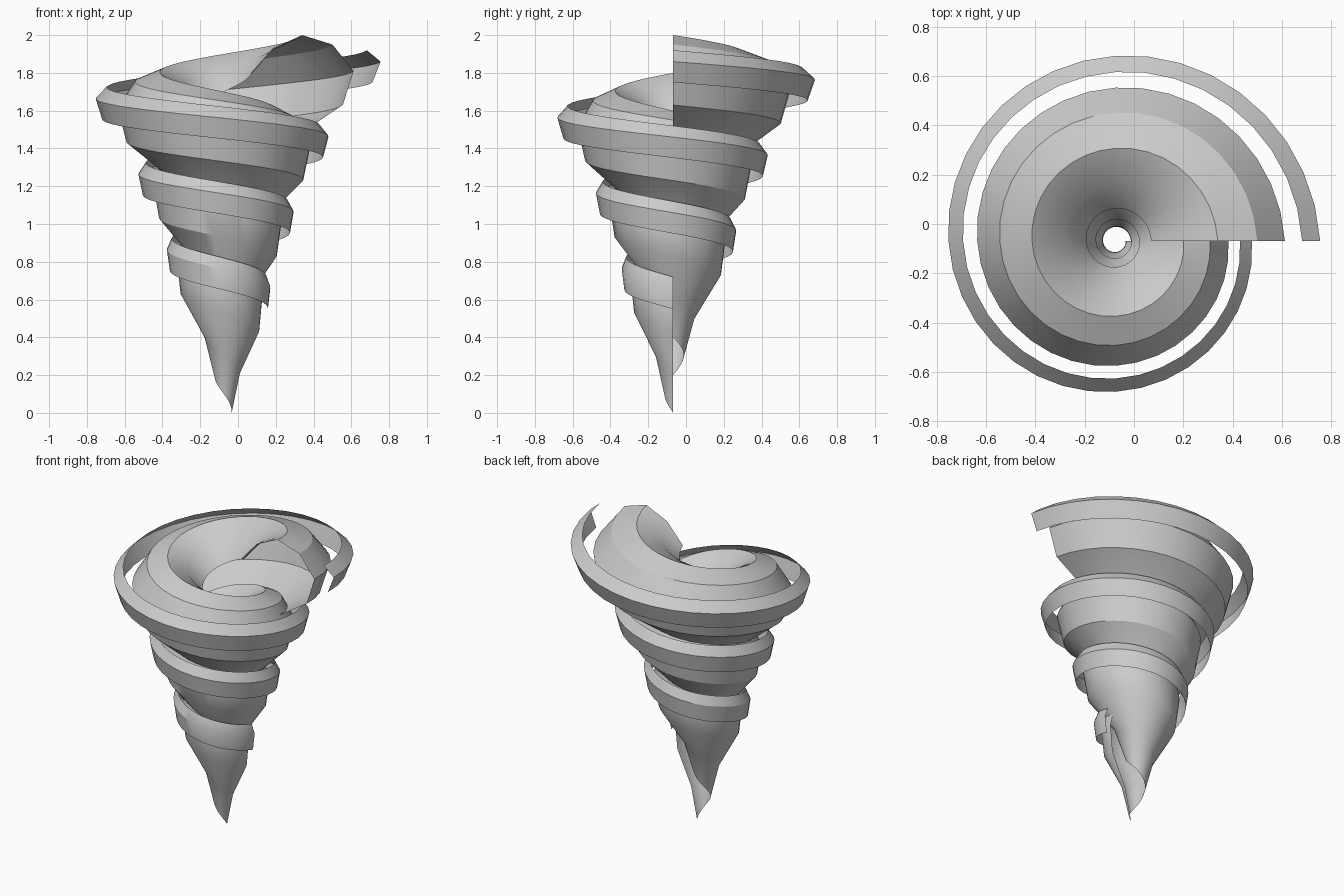
import bpy, bmesh, math

cube = bpy.data.objects.get("Cube")
if cube:
    bpy.data.objects.remove(cube, do_unlink=True)

AXIS_X, AXIS_Y = -0.075, -0.068   # spiral axis
TURNS, STEPS = 3, 36              # turns, segments per turn
GROWTH, PITCH = 1.5, 0.4          # radius factor and rise per turn

grey = bpy.data.materials.new("storm_grey")
grey.use_nodes = True
colour = (0.6, 0.6, 0.6, 1.0)
grey.diffuse_color = colour
grey.node_tree.nodes["Principled BSDF"].inputs["Base Color"].default_value = colour


def spiral_sheet(name, profile):
    """Sweep an open (radius, z) profile up a widening clockwise spiral.
    The profile is given at the top end of the spiral."""
    bm = bmesh.new()
    rows = []
    for step in range(TURNS * STEPS + 1):
        t = step / STEPS
        angle = -2 * math.pi * t
        scale = GROWTH ** (t - TURNS)
        lift = PITCH * (t - TURNS)
        rows.append([bm.verts.new((AXIS_X + r * scale * math.cos(angle),
                                   AXIS_Y + r * scale * math.sin(angle),
                                   z + lift)) for r, z in profile])
    for a, b in zip(rows, rows[1:]):
        for i in range(len(profile) - 1):
            bm.faces.new((a[i], a[i + 1], b[i + 1], b[i]))
    mesh = bpy.data.meshes.new(name)
    bm.to_mesh(mesh)
    bm.free()
    mesh.materials.append(grey)
    obj = bpy.data.objects.new(name, mesh)
    bpy.context.collection.objects.link(obj)
    bpy.ops.object.select_all(action='DESELECT')
    obj.select_set(True)
    bpy.context.view_layer.objects.active = obj
    bpy.ops.object.shade_smooth_by_angle(angle=math.radians(30))
    return obj


# Main funnel: pointed lower wall, bulging shoulder, rolled-in top lip
spiral_sheet("funnel", [(0.14, 1.20), (0.287, 1.41), (0.63, 1.63), (0.687, 1.81),
                        (0.575, 1.95), (0.415, 2.0), (0.26, 1.93), (0.145, 1.80)])

# Thin outer ribbon of wind circling the funnel
spiral_sheet("wind_band", [(0.787, 1.75), (0.83, 1.86), (0.757, 1.92)])
